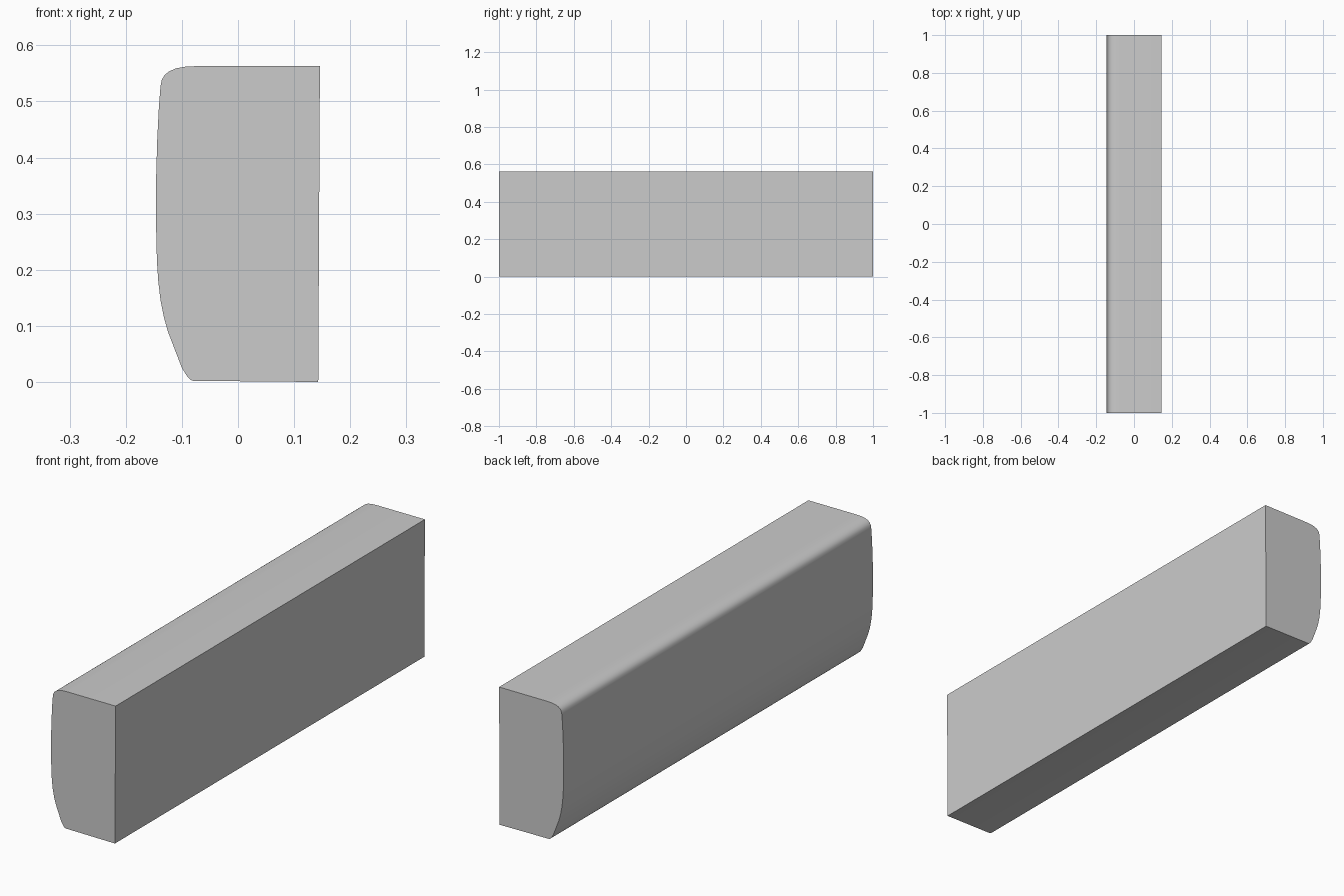
import bpy, bmesh, math

if "Cube" in bpy.data.objects:
    bpy.data.objects.remove(bpy.data.objects["Cube"])

# Cross-section (x, z): flat back and top, softly crowned front face
profile = [
    (0.143, 0.0), (-0.08, 0.002), (-0.085, 0.004), (-0.09, 0.009), (-0.1, 0.025),
    (-0.112, 0.056), (-0.125, 0.09), (-0.132, 0.115), (-0.138, 0.145),
    (-0.142, 0.178), (-0.1445, 0.215), (-0.146, 0.28), (-0.146, 0.36),
    (-0.144, 0.43), (-0.141, 0.49), (-0.138, 0.528), (-0.136, 0.538),
    (-0.131, 0.547), (-0.122, 0.554), (-0.11, 0.559), (-0.093, 0.562),
    (-0.07, 0.563), (0.146, 0.563),
]

# Panel body: sweep the section along its length
bm = bmesh.new()
face = bm.faces.new([bm.verts.new((x, -1, z)) for x, z in profile])
swept = bmesh.ops.extrude_face_region(bm, geom=[face], use_keep_orig=True)
bmesh.ops.translate(bm, vec=(0, 2, 0),
                    verts=[g for g in swept["geom"] if isinstance(g, bmesh.types.BMVert)])
bmesh.ops.recalc_face_normals(bm, faces=bm.faces)
mesh = bpy.data.meshes.new("front_panel")
bm.to_mesh(mesh)
bm.free()

panel = bpy.data.objects.new("front_panel", mesh)
bpy.context.collection.objects.link(panel)
bpy.context.view_layer.objects.active = panel
panel.select_set(True)
bpy.ops.object.shade_smooth_by_angle(angle=math.radians(35))
